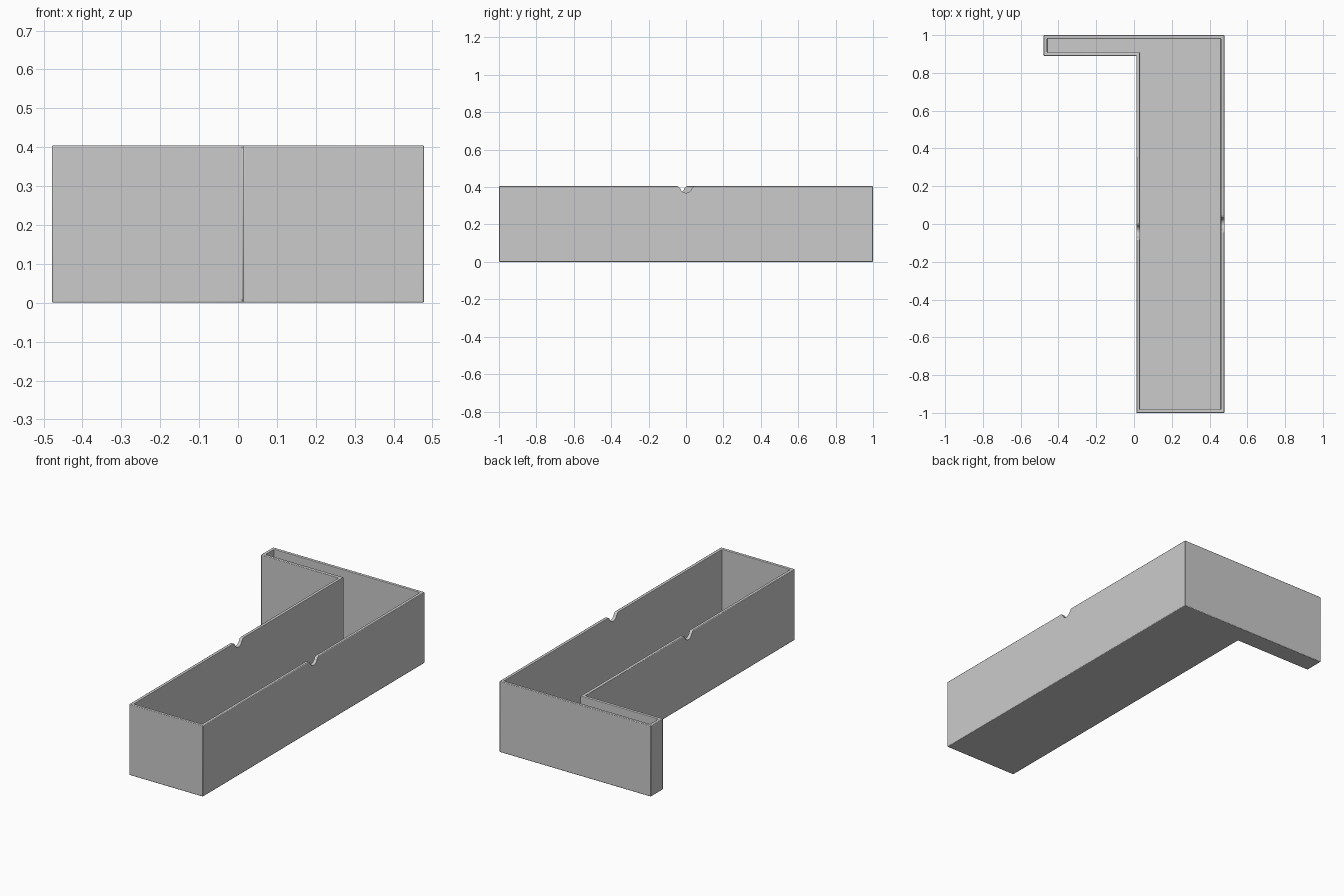
import bpy, bmesh, math
from mathutils import Matrix

if "Cube" in bpy.data.objects:
    bpy.data.objects.remove(bpy.data.objects["Cube"], do_unlink=True)

HEIGHT, WALL, FLOOR = 0.405, 0.018, 0.018
LEFT, RIGHT, INNER = 0.478, -0.478, 0.013
BACK, FRONT, STEP = 1.0, -1.0, 0.89

grey = bpy.data.materials.new("Plain grey")
grey.use_nodes = True
colour = (0.6, 0.6, 0.6, 1)
grey.diffuse_color = colour
grey.node_tree.nodes["Principled BSDF"].inputs["Base Color"].default_value = colour


def prism(name, points, start, depth, matrix=Matrix()):
    """Extrude a flat outline upward, then place it with a matrix."""
    bm = bmesh.new()
    face = bm.faces.new([bm.verts.new((x, y, start)) for x, y in points])
    top = bmesh.ops.extrude_face_region(bm, geom=[face])["geom"]
    bmesh.ops.translate(bm, vec=(0, 0, depth),
                        verts=[v for v in top if isinstance(v, bmesh.types.BMVert)])
    bm.transform(matrix)
    bmesh.ops.recalc_face_normals(bm, faces=bm.faces)
    mesh = bpy.data.meshes.new(name)
    bm.to_mesh(mesh)
    bm.free()
    mesh.materials.append(grey)
    obj = bpy.data.objects.new(name, mesh)
    bpy.context.collection.objects.link(obj)
    return obj


def l_outline(inset):
    """L-shaped outline: a long channel with a short arm at the back."""
    return [(INNER + inset, FRONT + inset), (LEFT - inset, FRONT + inset),
            (LEFT - inset, BACK - inset), (RIGHT + inset, BACK - inset),
            (RIGHT + inset, STEP + inset), (INNER + inset, STEP + inset)]


def cut(target, cutter):
    cutter.hide_render = True
    cutter.hide_viewport = True
    cutter.display_type = 'WIRE'
    mod = target.modifiers.new("Cut " + cutter.name, 'BOOLEAN')
    mod.operation, mod.solver, mod.object = 'DIFFERENCE', 'EXACT', cutter


# Hollow L-shaped tray with softened edges
tray = prism("tray", l_outline(0), 0, HEIGHT)
cut(tray, prism("pocket_cutter", l_outline(WALL), FLOOR, HEIGHT))
bevel = tray.modifiers.new("Soft edges", 'BEVEL')
bevel.width, bevel.segments, bevel.limit_method = 0.005, 2, 'ANGLE'

# Rounded notch with flared lips in each long wall
radius = 0.032
arc = [(radius * math.cos(a), HEIGHT - 0.004 + radius * math.sin(a))
       for a in (math.pi + math.pi * (0.1 + 0.8 * i / 14) for i in range(15))]
notch = [(-0.046, HEIGHT + 0.03), (-0.046, HEIGHT), (-0.038, HEIGHT - 0.004)]
notch += arc + [(-y, z) for y, z in reversed(notch)]
for name, wall_x, y in (("left_notch_cutter", LEFT - WALL / 2, 0),
                        ("right_notch_cutter", INNER + WALL / 2, -0.04)):
    # Profile axes (y, z) with the extrusion running along x
    place = Matrix(((0, 0, 1, wall_x), (1, 0, 0, y), (0, 1, 0, 0), (0, 0, 0, 1)))
    cut(tray, prism(name, notch, -0.03, 0.06, place))

bpy.context.view_layer.objects.active = tray
tray.select_set(True)
bpy.ops.object.shade_smooth_by_angle(angle=math.radians(30))
